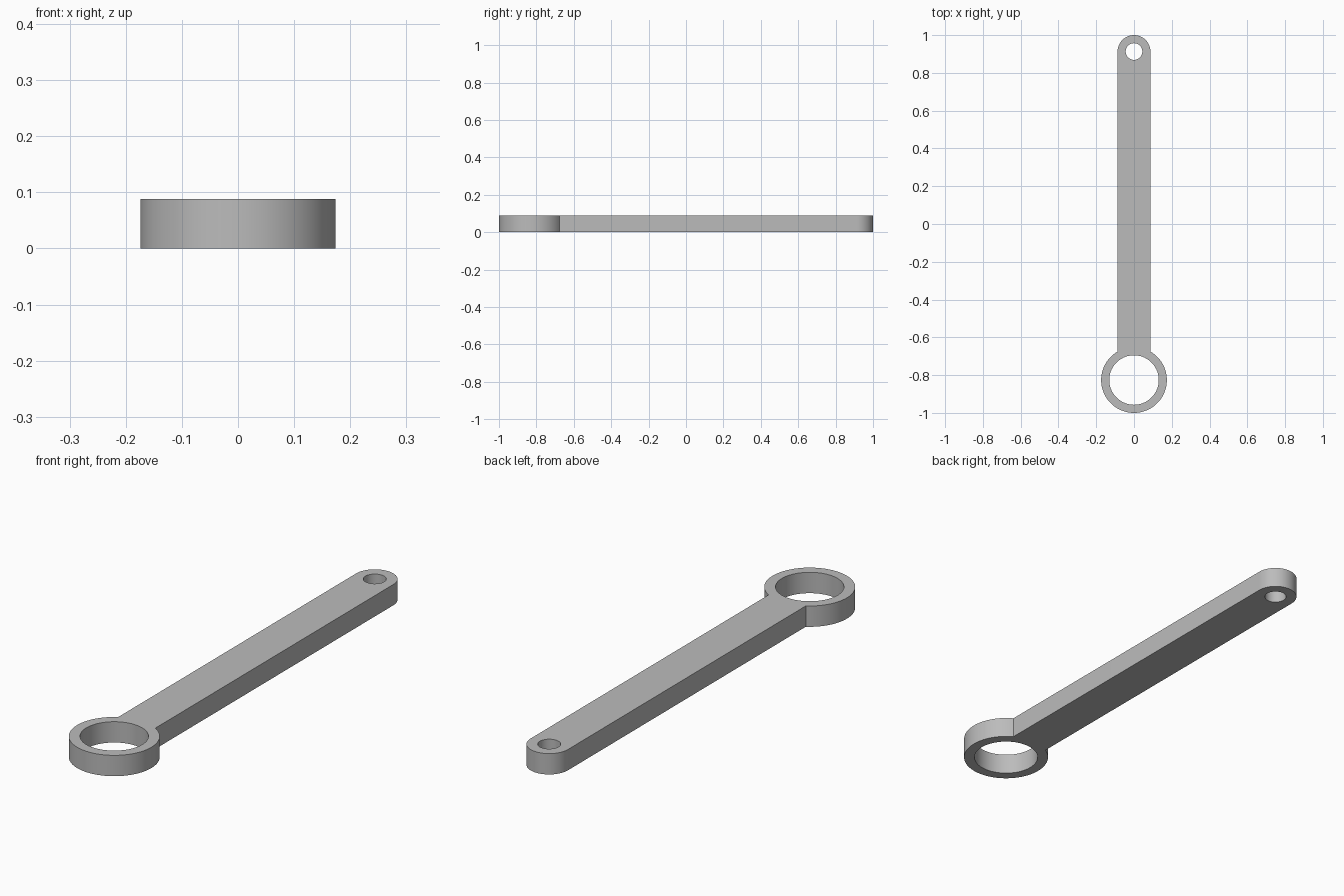
import bpy, bmesh
from math import sin, cos, pi, asin, radians

cube = bpy.data.objects.get("Cube")
if cube:
    bpy.data.objects.remove(cube, do_unlink=True)

THICK = 0.088
RING_Y, RING_R, BORE_R = -0.826, 0.174, 0.131
TIP_Y, TIP_R, PIN_R = 0.913, 0.087, 0.044


def arc(cy, r, start, end, steps):
    """Points on an arc centred on the y axis, both ends included."""
    return [(r * cos(a), cy + r * sin(a))
            for a in (start + (end - start) * i / steps for i in range(steps + 1))]


def loop(bm, points):
    verts = [bm.verts.new((x, y, 0)) for x, y in points]
    return [bm.edges.new((v, verts[i - 1])) for i, v in enumerate(verts)]


# Outline: ring around the large bore, straight bar, rounded tip
join = pi / 2 - asin(TIP_R / RING_R)
outline = (arc(RING_Y, RING_R, pi - join, 2 * pi + join, 64)
           + arc(TIP_Y, TIP_R, 0, pi, 40))
bm = bmesh.new()
edges = loop(bm, outline)
edges += loop(bm, arc(RING_Y, BORE_R, 0, 2 * pi, 72)[:-1])
edges += loop(bm, arc(TIP_Y, PIN_R, 0, 2 * pi, 48)[:-1])
bmesh.ops.triangle_fill(bm, use_beauty=True, edges=edges, normal=(0, 0, 1))

# Thickness
result = bmesh.ops.extrude_face_region(bm, geom=bm.faces[:], use_keep_orig=True)
top = [g for g in result["geom"] if isinstance(g, bmesh.types.BMVert)]
bmesh.ops.translate(bm, verts=top, vec=(0, 0, THICK))
bmesh.ops.recalc_face_normals(bm, faces=bm.faces[:])
bmesh.ops.dissolve_limit(bm, angle_limit=radians(0.5),
                         verts=bm.verts[:], edges=bm.edges[:])

mesh = bpy.data.meshes.new("link_arm")
bm.to_mesh(mesh)
bm.free()
arm = bpy.data.objects.new("link_arm", mesh)
bpy.context.collection.objects.link(arm)

# Plain grey metal
grey = bpy.data.materials.new("grey_metal")
grey.use_nodes = True
grey.diffuse_color = (0.5, 0.5, 0.5, 1)
grey.node_tree.nodes["Principled BSDF"].inputs["Base Color"].default_value = (0.5, 0.5, 0.5, 1)
mesh.materials.append(grey)

bpy.context.view_layer.objects.active = arm
arm.select_set(True)
bpy.ops.object.shade_smooth_by_angle(angle=radians(30))
